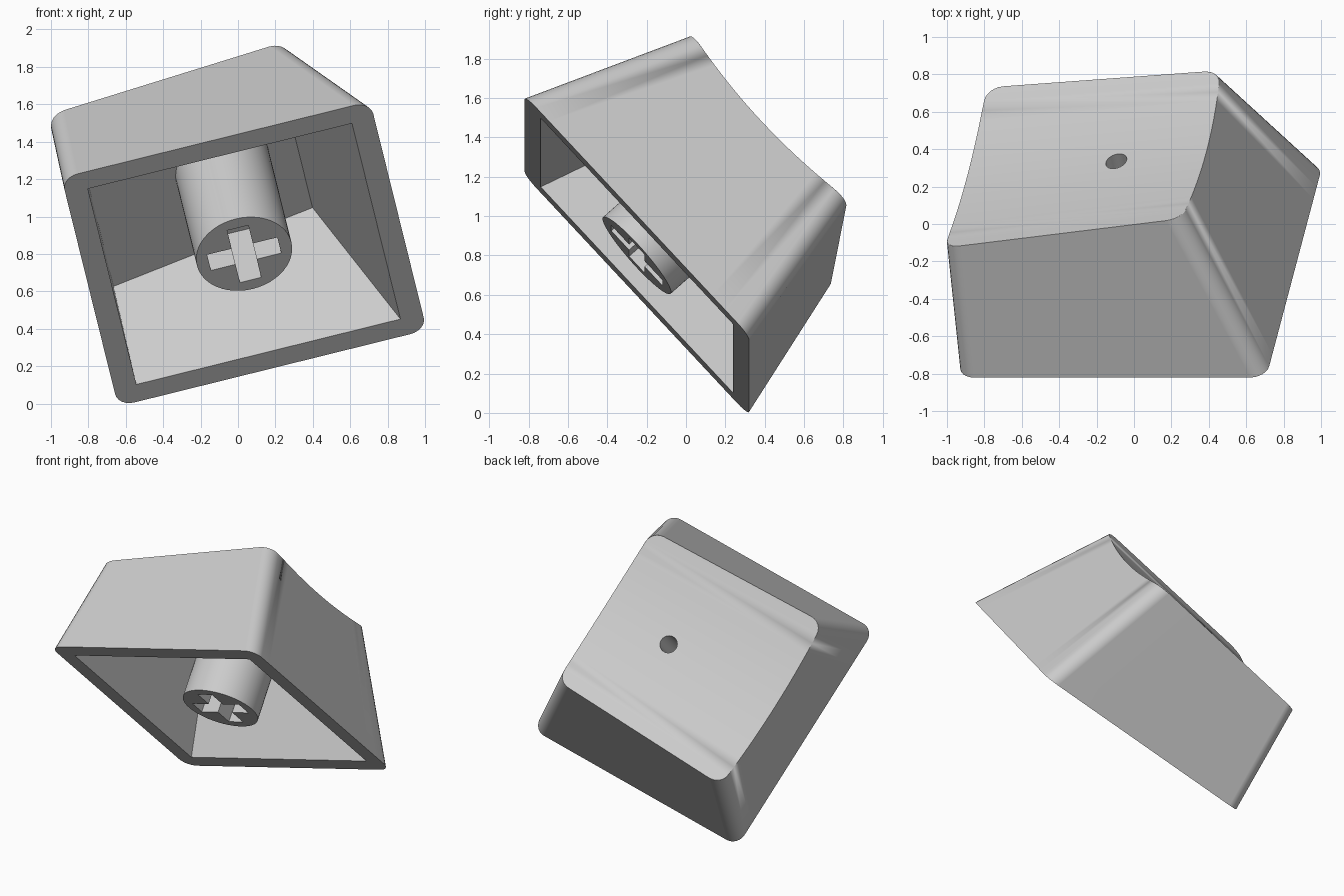
import bpy, bmesh
from math import sin, cos, pi, radians
from mathutils import Matrix

cube = bpy.data.objects.get("Cube")
if cube:
    bpy.data.objects.remove(cube, do_unlink=True)

# Whole key is modelled upright, then tilted into its resting pose
POSE = (Matrix.Translation((0.033, -0.25, 0.80))
        @ Matrix.Rotation(radians(-13.9), 4, 'Y')
        @ Matrix.Rotation(radians(-47.8), 4, 'X'))
HALF, INNER = 0.85, 0.7275      # half widths of the skirt, outside and inside
RIGHT, LEFT, SIDE = 0.40, 0.013, 0.285   # wall taper per unit of height
RADIUS, DISH, STEM = 0.09, 0.06, 0.26

grey = bpy.data.materials.new("light grey plastic")
grey.use_nodes = True
grey.diffuse_color = (0.6, 0.6, 0.6, 1)
grey.node_tree.nodes["Principled BSDF"].inputs["Base Color"].default_value = (0.6, 0.6, 0.6, 1)


def make(name, bm):
    bmesh.ops.recalc_face_normals(bm, faces=bm.faces)
    mesh = bpy.data.meshes.new(name)
    bm.to_mesh(mesh)
    bm.free()
    mesh.materials.append(grey)
    ob = bpy.data.objects.new(name, mesh)
    ob.matrix_world = POSE
    bpy.context.collection.objects.link(ob)
    return ob


def cut(ob, cutter):
    cutter.hide_render = True
    bpy.context.view_layer.objects.active = ob
    mod = ob.modifiers.new("cut", 'BOOLEAN')
    mod.operation, mod.solver, mod.object = 'DIFFERENCE', 'EXACT', cutter
    bpy.ops.object.modifier_apply(modifier=mod.name)
    bpy.data.objects.remove(cutter, do_unlink=True)


def smooth(ob):
    bpy.ops.object.select_all(action='DESELECT')
    ob.select_set(True)
    bpy.context.view_layer.objects.active = ob
    bpy.ops.object.shade_smooth_by_angle(angle=radians(30))
    ob.modifiers.new("even shading", 'WEIGHTED_NORMAL').keep_sharp = True


def walls(half, w):
    """Left, right and side limits of the tapered body at height w."""
    return -half + LEFT * w, half - RIGHT * w, half - SIDE * w


def dish_height(u, v):
    return 0.85 + 0.133 * u - DISH * (1 - (v / 0.61) ** 2)


def ceiling_height(u):
    return 0.72 + 0.153 * u


# Right half of a rounded outline: corner arc, straight run, corner arc.
# Each entry is (end sign, arc direction u, arc direction v).
ARC, RUN = 6, 16
half_outline = [(-1, sin(a), -cos(a)) for a in (i * pi / 2 / ARC for i in range(ARC + 1))]
half_outline += [(-1 + 2 * i / RUN, 1, 0) for i in range(1, RUN)]
half_outline += [(1, cos(a), sin(a)) for a in (i * pi / 2 / ARC for i in range(ARC + 1))]
outline = [(1, p) for p in half_outline] + [(-1, p) for p in reversed(half_outline)]


def outline_point(side, p, w):
    lo, hi, v = walls(HALF, w)
    edge = hi if side > 0 else lo
    return (edge - side * RADIUS * (1 - p[1]),
            p[0] * (v - RADIUS) + RADIUS * p[2], w)


def on_dish(side, p):
    w = 0.8
    for _ in range(8):
        w = dish_height(*outline_point(side, p, w)[:2])
    return outline_point(side, p, w)


# Outer shell with a scooped top
bm = bmesh.new()
base = [bm.verts.new(outline_point(s, p, 0)) for s, p in outline]
rim = [bm.verts.new(on_dish(s, p)) for s, p in outline]
n = len(outline)
bm.faces.new(base)
for i in range(n):
    j = (i + 1) % n
    bm.faces.new((base[i], base[j], rim[j], rim[i]))
for i in range(n // 2 - 1):
    bm.faces.new((rim[i], rim[i + 1], rim[n - 2 - i], rim[n - 1 - i]))
rim_edges = [bm.edges.get((rim[i], rim[(i + 1) % n])) for i in range(n)]
bmesh.ops.bevel(bm, geom=rim_edges, offset=0.022, segments=4, profile=0.5,
                affect='EDGES', clamp_overlap=True)
shell = make("keycap_shell", bm)

# Sharp-cornered hollow with a sloping ceiling
bm = bmesh.new()
bmesh.ops.create_cube(bm, size=2)
for vert in bm.verts:
    su, sv, top = vert.co.x, vert.co.y, vert.co.z > 0
    w = 0.7 if top else -0.1
    for _ in range(8):
        lo, hi, v = walls(INNER, w)
        u = hi if su > 0 else lo
        w = ceiling_height(u) if top else w
    vert.co = (u, sv * v, w)
cut(shell, make("hollow_cutter", bm))


def cylinder(name, radius, low, high, slope=0):
    bm = bmesh.new()
    bmesh.ops.create_cone(bm, cap_ends=True, segments=48, radius1=radius,
                          radius2=radius, depth=high - low)
    for vert in bm.verts:
        top = vert.co.z > 0
        vert.co.z = high + slope * vert.co.x if top else low
    return make(name, bm)


def box(name, size, low, high):
    bm = bmesh.new()
    bmesh.ops.create_cube(bm, size=1)
    for vert in bm.verts:
        vert.co = (vert.co.x * size[0], vert.co.y * size[1],
                   high if vert.co.z > 0 else low)
    return make(name, bm)


# Round stem with a cross-shaped socket
stem = cylinder("stem", STEM, 0, 0.735, 0.14)
for size in ((0.387, 0.117), (0.117, 0.387)):
    cut(stem, box("socket_cutter", size, -0.1, 0.4))

# Small hole from the scooped top into the socket
for part in (shell, stem):
    cut(part, cylinder("hole_cutter", 0.058, 0.3, 1.2))
    smooth(part)
